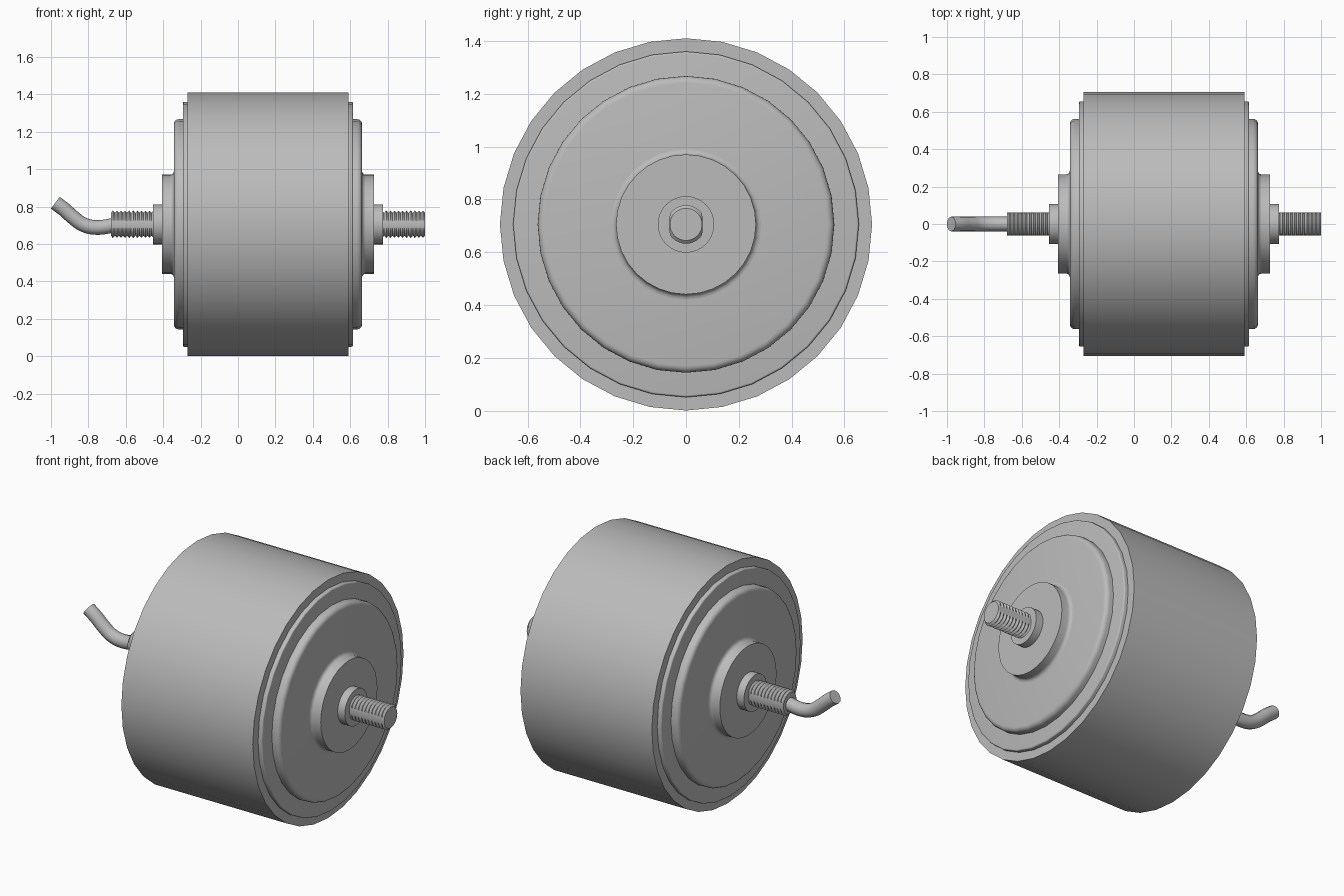
import bpy, bmesh, math

cube = bpy.data.objects.get("Cube")
if cube:
    bpy.data.objects.remove(cube, do_unlink=True)

AXIS_Z = 0.705   # height of the axle
MID_X = 0.16     # middle of the drum along the axle
SIDES = 32

steel = bpy.data.materials.new("grey_metal")
steel.use_nodes = True
GREY = (0.5, 0.5, 0.5, 1)
steel.diffuse_color = GREY
steel.node_tree.nodes["Principled BSDF"].inputs["Base Color"].default_value = GREY


def finish(obj, angle=35):
    obj.data.materials.append(steel)
    bpy.ops.object.select_all(action="DESELECT")
    obj.select_set(True)
    bpy.context.view_layer.objects.active = obj
    bpy.ops.object.shade_smooth_by_angle(angle=math.radians(angle))


def lathe(name, profile, side=1, flat=None):
    """Turn (distance from middle, radius) points around the axle and cap both ends."""
    bm = bmesh.new()
    rings = []
    for d, r in profile:
        ring = []
        for i in range(SIDES):
            a = math.tau * i / SIDES
            y = r * math.cos(a)
            if flat:
                y = max(-flat, min(flat, y))
            ring.append(bm.verts.new((MID_X + side * d, y, AXIS_Z + r * math.sin(a))))
        rings.append(ring)
    for a, b in zip(rings, rings[1:]):
        for i in range(SIDES):
            j = (i + 1) % SIDES
            bm.faces.new((a[i], a[j], b[j], b[i]))
    bm.faces.new(rings[0])
    bm.faces.new(rings[-1])
    bmesh.ops.recalc_face_normals(bm, faces=bm.faces)
    mesh = bpy.data.meshes.new(name)
    bm.to_mesh(mesh)
    bm.free()
    obj = bpy.data.objects.new(name, mesh)
    bpy.context.collection.objects.link(obj)
    finish(obj)


def rounded(d, r, size, concave=False, steps=4):
    """Quarter-round corner points: outer edge, or inner fillet when concave."""
    pts = []
    for i in range(steps + 1):
        a = math.pi / 2 * i / steps
        if concave:
            pts.append((d + size * (1 - math.cos(a)), r + size * (1 - math.sin(a))))
        else:
            pts.append((d - size * (1 - math.sin(a)), r - size * (1 - math.cos(a))))
    return pts


def thread(start, end, root, crest, turns):
    """Zigzag profile of a threaded rod."""
    step = (end - start) / turns
    pts = [(start, root)]
    for i in range(turns):
        pts += [(start + (i + 0.5) * step, crest), (start + (i + 1) * step, root)]
    return pts


# Drum
lathe("drum", [(-0.43, AXIS_Z), (0.43, AXIS_Z)])

# End covers, hubs, collars and threaded axle ends, mirrored on both sides
for label, side, shaft_end in (("left", 1, 0.84), ("right", -1, 0.84)):
    lathe(label + "_rim_ring", [(0.40, 0.655)] + rounded(0.455, 0.655, 0.008), side)
    lathe(label + "_cover", [(0.44, 0.562)] + rounded(0.503, 0.562, 0.026), side)
    lathe(label + "_hub", [(0.48, 0.285)] + rounded(0.503, 0.265, 0.02, True)
          + [(0.567, 0.265)], side)
    lathe(label + "_collar", [(0.55, 0.107), (0.614, 0.107)], side)
    lathe(label + "_threaded_axle", thread(0.60, shaft_end, 0.061, 0.073, 11), side, 0.062)

# Cable leaving the right axle end
curve = bpy.data.curves.new("cable", "CURVE")
curve.dimensions = "3D"
curve.bevel_depth = 0.039
curve.bevel_resolution = 4
curve.resolution_u = 6
curve.use_fill_caps = True
path = [(-0.66, 0.70), (-0.76, 0.688), (-0.826, 0.703),
        (-0.885, 0.745), (-0.93, 0.785), (-0.977, 0.82)]
spline = curve.splines.new("BEZIER")
spline.bezier_points.add(len(path) - 1)
for point, (x, z) in zip(spline.bezier_points, path):
    point.co = (x, 0, z)
    point.handle_left_type = point.handle_right_type = "AUTO"
cable = bpy.data.objects.new("cable", curve)
bpy.context.collection.objects.link(cable)
bpy.ops.object.select_all(action="DESELECT")
cable.select_set(True)
bpy.context.view_layer.objects.active = cable
bpy.ops.object.convert(target="MESH")
finish(bpy.context.object, 50)
